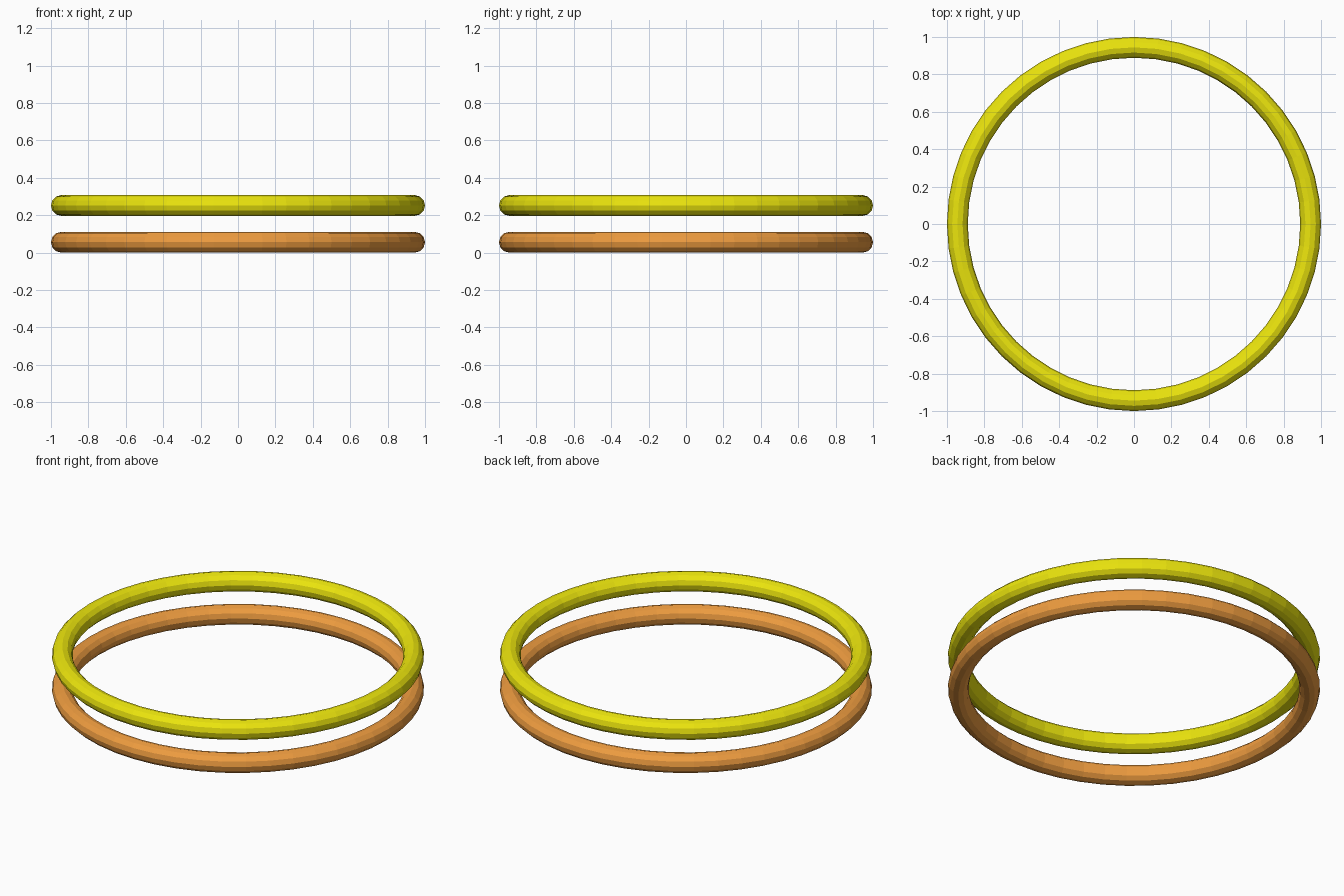
import bpy

if "Cube" in bpy.data.objects:
    bpy.data.objects.remove(bpy.data.objects["Cube"])

MINOR = 0.0556
MAJOR = 1.0 - MINOR


def ring(name, z, color):
    bpy.ops.mesh.primitive_torus_add(
        location=(0, 0, z), major_radius=MAJOR, minor_radius=MINOR,
        major_segments=48, minor_segments=12)
    obj = bpy.context.object
    obj.name = name
    mat = bpy.data.materials.new(name + "_paint")
    mat.diffuse_color = color
    mat.use_nodes = True
    mat.node_tree.nodes["Principled BSDF"].inputs["Base Color"].default_value = mat.diffuse_color
    obj.data.materials.append(mat)
    return obj


# Two identical flat-shaded hoops, one floating above the other
ring("lower_ring", MINOR, (0.85, 0.33, 0.05, 1))
ring("upper_ring", 0.252, (0.83, 0.78, 0.004, 1))
